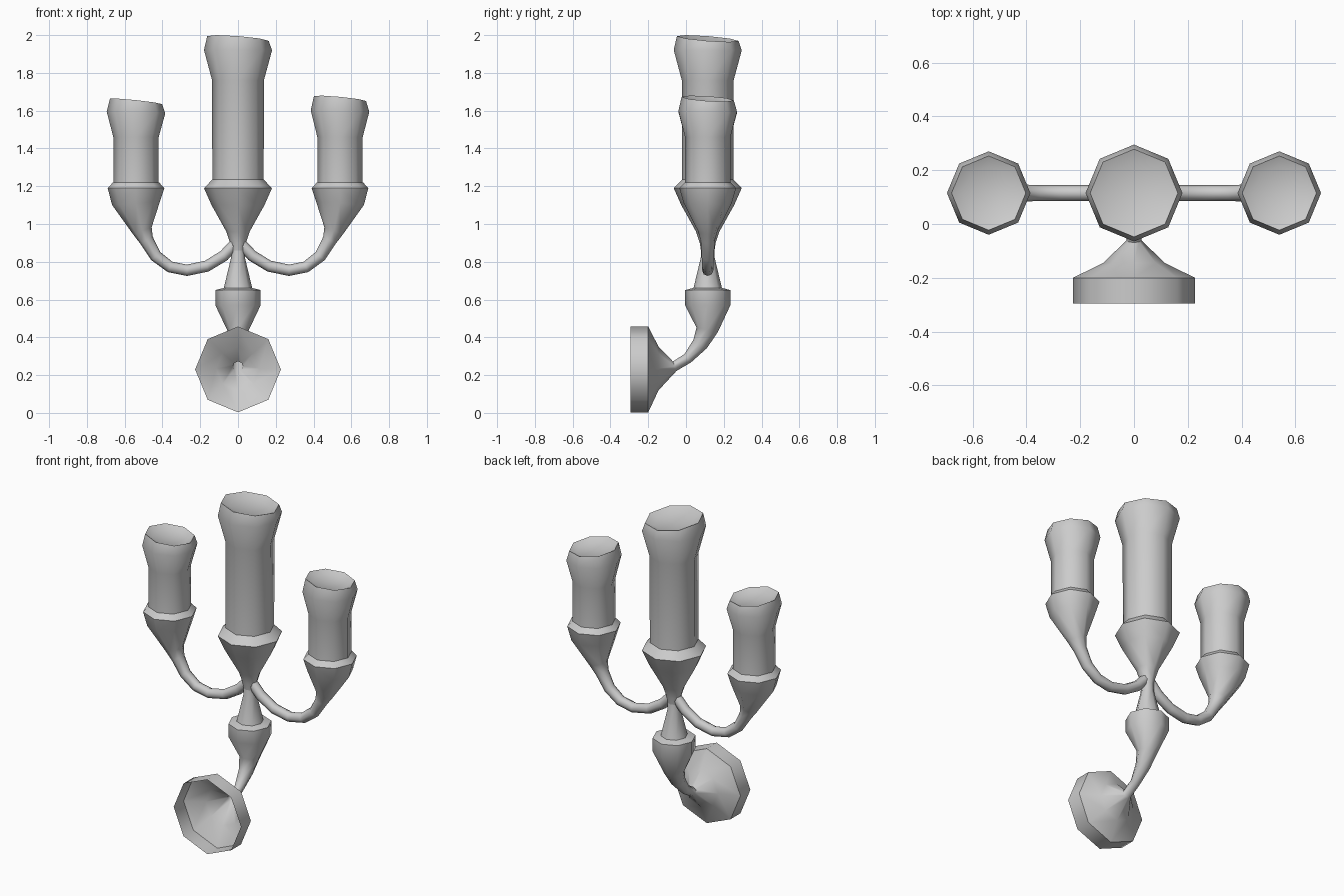
import bpy, bmesh
from math import sin, cos, radians, pi
from mathutils import Vector

if "Cube" in bpy.data.objects:
    bpy.data.objects.remove(bpy.data.objects["Cube"])

SIDES = 8
AXIS_Y = 0.115      # depth of the plane holding all candles


def finish(name, bm, angle=50):
    bmesh.ops.recalc_face_normals(bm, faces=bm.faces)
    mesh = bpy.data.meshes.new(name)
    bm.to_mesh(mesh)
    bm.free()
    mesh.shade_smooth()
    mesh.set_sharp_from_angle(angle=radians(angle))
    obj = bpy.data.objects.new(name, mesh)
    bpy.context.collection.objects.link(obj)
    return obj


def skin(bm, loops):
    for a, b in zip(loops, loops[1:]):
        for i in range(SIDES):
            j = (i + 1) % SIDES
            bm.faces.new((a[i], a[j], b[j], b[i]))


def sweep(name, rings, place):
    """Octagonal tube; each ring is (along, z, radius, tilt of the path in degrees)."""
    bm = bmesh.new()
    loops = []
    for h, z, r, tilt in rings:
        t = radians(tilt)
        loop = []
        for k in range(SIDES):
            c, s = r * cos(2 * pi * k / SIDES), r * sin(2 * pi * k / SIDES)
            loop.append(bm.verts.new(place(h - c * sin(t), s, z + c * cos(t))))
        loops.append(loop)
    skin(bm, loops)
    return finish(name, bm)


def candle(name, x, profile, slope, high_side):
    """Flared candle with a sloping, slightly dished top; profile is (z, radius, slope weight)."""
    bm = bmesh.new()
    loops = []
    for z, r, w in profile:
        loop = []
        for k in range(SIDES):
            a = 2 * pi * k / SIDES
            dz = w * slope * cos(a - radians(high_side))
            loop.append(bm.verts.new((x + r * cos(a), AXIS_Y + r * sin(a), z + dz)))
        loops.append(loop)
    skin(bm, loops)
    top_z = profile[-1][0] - 0.005
    centre = bm.verts.new((x, AXIS_Y, top_z))
    for i in range(SIDES):
        bm.faces.new((loops[-1][i], loops[-1][(i + 1) % SIDES], centre))
    return finish(name, bm, 60)


def in_yz(h, side, z):
    return Vector((side, h, z))


def in_xz(h, side, z):
    return Vector((h, AXIS_Y + side, z))


# Hollow wall plate flowing into the curved stem, lower cup and neck
Y = AXIS_Y
sweep("wall_plate_and_stem", [
    (-0.295, 0.23, 0.227, 0), (-0.20, 0.23, 0.227, 0), (-0.145, 0.235, 0.115, 0),
    (-0.06, 0.247, 0.027, 20), (0.01, 0.29, 0.028, 40), (0.075, 0.365, 0.042, 58),
    (0.112, 0.44, 0.058, 78), (Y, 0.57, 0.12, 90), (Y, 0.65, 0.12, 90),
    (Y, 0.662, 0.075, 90), (Y, 0.82, 0.037, 90), (Y, 0.90, 0.035, 90)], in_yz)

# Central candle cup
sweep("centre_cup", [
    (0, 0.84, 0.033, 90), (0, 0.90, 0.042, 90), (0, 0.96, 0.062, 90),
    (0, 1.10, 0.14, 90), (0, 1.19, 0.18, 90), (0, 1.235, 0.136, 90)], in_xz)

# Curved side arm ending in a cup, mirrored to the other side
arm = sweep("side_arm", [
    (0.01, 0.90, 0.03, -48), (0.075, 0.832, 0.03, -38), (0.165, 0.777, 0.03, -18),
    (0.27, 0.755, 0.03, 0), (0.36, 0.773, 0.03, 24), (0.435, 0.83, 0.032, 48),
    (0.485, 0.915, 0.038, 63), (0.507, 0.965, 0.053, 70), (0.54, 1.11, 0.127, 86),
    (0.54, 1.19, 0.15, 90), (0.54, 1.22, 0.122, 90)], in_xz)
arm.modifiers.new("mirror", 'MIRROR')

# Candles
candle("centre_candle", 0, [
    (1.225, 0.136, 0), (1.76, 0.137, 0), (1.92, 0.18, 0.1),
    (1.982, 0.163, 1), (1.962, 0.115, 0.8)], 0.018, 225)
for name, x, high_side, lift in (("left_candle", -0.54, 205, 0), ("right_candle", 0.54, 215, 0.015)):
    candle(name, x, [
        (1.21, 0.12, 0), (1.46, 0.12, 0), (1.59 + lift / 2, 0.155, 0.3),
        (1.649 + lift, 0.138, 1), (1.63 + lift, 0.10, 0.8)], 0.016, high_side)
